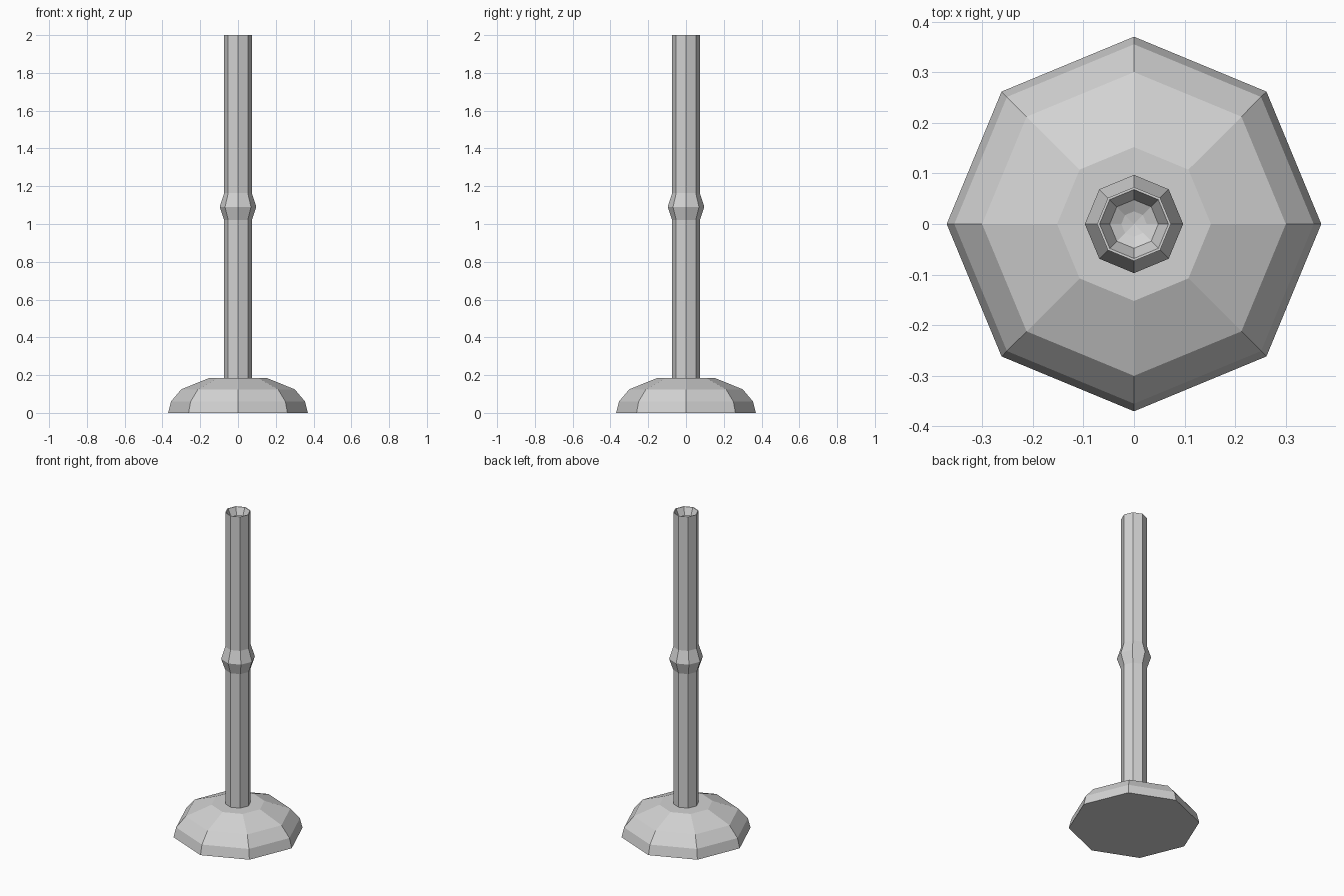
import bpy
import bmesh
from math import cos, sin, pi

SIDES = 8

cube = bpy.data.objects.get("Cube")
if cube:
    bpy.data.objects.remove(cube, do_unlink=True)

grey = bpy.data.materials.new("light_grey")
grey.use_nodes = True
colour = (0.65, 0.65, 0.65, 1)
grey.diffuse_color = colour
shader = next(n for n in grey.node_tree.nodes if n.type == 'BSDF_PRINCIPLED')
shader.inputs["Base Color"].default_value = colour


def lathe(name, profile, tip=None):
    """Turn a (radius, height) profile into a faceted solid; tip closes the end with a fan."""
    bm = bmesh.new()
    rings = []
    for r, z in profile:
        rings.append([bm.verts.new((r * cos(2 * pi * i / SIDES), r * sin(2 * pi * i / SIDES), z))
                      for i in range(SIDES)])
    for low, high in zip(rings, rings[1:]):
        for i in range(SIDES):
            j = (i + 1) % SIDES
            bm.faces.new((low[i], low[j], high[j], high[i]))
    bm.faces.new(rings[0][::-1])
    if tip is None:
        bm.faces.new(rings[-1])
    else:
        centre = bm.verts.new((0, 0, tip))
        for i in range(SIDES):
            bm.faces.new((rings[-1][i], rings[-1][(i + 1) % SIDES], centre))
    bmesh.ops.recalc_face_normals(bm, faces=bm.faces[:])
    mesh = bpy.data.meshes.new(name)
    bm.to_mesh(mesh)
    bm.free()
    mesh.materials.append(grey)
    obj = bpy.data.objects.new(name, mesh)
    bpy.context.collection.objects.link(obj)
    return obj


# Domed foot
lathe("base", [(0.37, 0), (0.355, 0.06), (0.30, 0.125), (0.152, 0.185)])

# Post with a flared collar and a shallow cup sunk into its top
lathe("post", [(0.073, 0.18), (0.073, 1.02), (0.097, 1.09), (0.073, 1.165), (0.073, 2.0),
               (0.068, 2.0), (0.048, 1.955), (0.025, 1.943)], tip=1.938)
